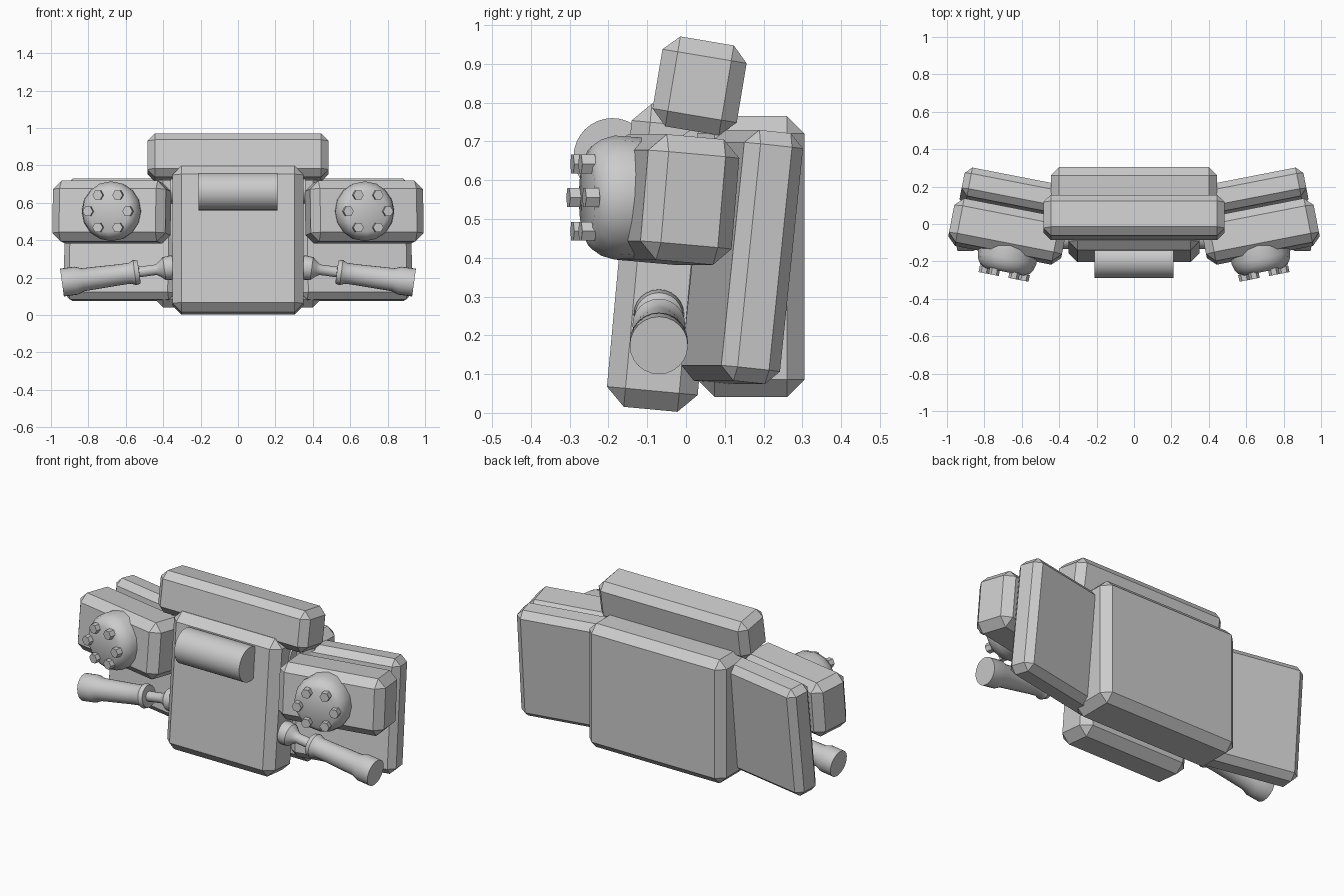
import bpy, math
from mathutils import Matrix, Vector

if "Cube" in bpy.data.objects:
    bpy.data.objects.remove(bpy.data.objects["Cube"], do_unlink=True)

grey = bpy.data.materials.new("light_grey")
grey.use_nodes = True
grey.diffuse_color = (0.6, 0.6, 0.6, 1)
grey.node_tree.nodes["Principled BSDF"].inputs["Base Color"].default_value = (0.6, 0.6, 0.6, 1)


def finish(name, angle=35):
    ob = bpy.context.object
    ob.name = name
    ob.data.materials.append(grey)
    bpy.ops.object.shade_smooth_by_angle(angle=math.radians(angle))
    return ob


def block(name, loc, size, tilt=0, yaw=0, bevel=0.045):
    """Chamfered box; tilt leans the top backwards, yaw turns it about z."""
    bpy.ops.mesh.primitive_cube_add(size=1)
    ob = bpy.context.object
    ob.data.transform(Matrix.Diagonal((*size, 1)))
    ob.location = loc
    ob.rotation_euler = (math.radians(-tilt), 0, math.radians(yaw))
    mod = ob.modifiers.new("chamfer", 'BEVEL')
    mod.width = bevel
    mod.segments = 1
    bpy.ops.object.modifier_apply(modifier=mod.name)
    return finish(name)


def lathe(name, profile, start, direction, sides=24):
    """Closed solid of revolution from (distance, radius) pairs along an axis."""
    rot = Vector(direction).to_track_quat('Z', 'Y').to_matrix().to_4x4()
    verts = [(r * math.cos(math.tau * i / sides), r * math.sin(math.tau * i / sides), d)
             for d, r in profile for i in range(sides)]
    faces = [(k * sides + i, k * sides + (i + 1) % sides,
              (k + 1) * sides + (i + 1) % sides, (k + 1) * sides + i)
             for k in range(len(profile) - 1) for i in range(sides)]
    faces += [tuple(reversed(range(sides))), tuple(range(len(verts) - sides, len(verts)))]
    me = bpy.data.meshes.new(name)
    me.from_pydata(verts, [], faces)
    ob = bpy.data.objects.new(name, me)
    bpy.context.collection.objects.link(ob)
    ob.matrix_world = Matrix.Translation(start) @ rot
    bpy.ops.object.select_all(action='DESELECT')
    ob.select_set(True)
    bpy.context.view_layer.objects.active = ob
    return finish(name)


# Central body
block("front_plate", (0, -0.09 + 0.035, 0.4), (0.70, 0.235, 0.785), tilt=5.3, bevel=0.048)
block("back_plate", (0, 0.167, 0.403), (0.89, 0.276, 0.725), bevel=0.045)
block("top_block", (0, 0.035, 0.843), (0.97, 0.22, 0.235), tilt=9.5, bevel=0.04)
lathe("neck_bar", [(0, 0.07), (0.72, 0.07)], (-0.36, 0.04, 0.665), (1, 0, 0))
lathe("front_cylinder", [(0, 0.1), (0.42, 0.1)], (-0.21, -0.19, 0.66), (1, 0, 0), 32)

# Paired side parts
yaw = 11
for side, s in (("left", 1), ("right", -1)):
    block(side + "_wing", (s * 0.62, 0.145, 0.402), (0.61, 0.155, 0.65),
          tilt=6, yaw=s * yaw, bevel=0.036)
    block(side + "_pod", (s * 0.675, -0.04, 0.55), (0.615, 0.24, 0.325),
          tilt=5, yaw=s * yaw, bevel=0.045)

    # Rounded disc with a ring of six hexagonal bolts
    out = Vector((s * math.sin(math.radians(yaw)), -math.cos(math.radians(yaw)), 0))
    across = Vector((-out.y, out.x, 0))
    base = Vector((s * 0.665, -0.115, 0.555))
    lathe(side + "_disc", [(0, 0.155), (0.07, 0.16), (0.105, 0.15), (0.13, 0.133), (0.143, 0.11)],
          base, out, 16)
    for i in range(6):
        a = math.tau * i / 6
        spot = base + out * 0.135 + across * 0.108 * math.cos(a) + Vector((0, 0, 0.1 * math.sin(a)))
        lathe(f"{side}_bolt_{i + 1}", [(0, 0.028), (0.036, 0.028)], spot, out, 6)

    # Sloping handle: knob at the plate, thin rod, collar and flared grip
    lathe(side + "_handle",
          [(0, 0.05), (0.06, 0.065), (0.1, 0.062), (0.125, 0.04), (0.145, 0.028), (0.235, 0.028),
           (0.236, 0.062), (0.26, 0.068), (0.285, 0.056), (0.34, 0.056), (0.54, 0.062),
           (0.575, 0.075), (0.652, 0.075)],
          (s * 0.295, -0.07, 0.262), (s * 0.99, 0, -0.135))
